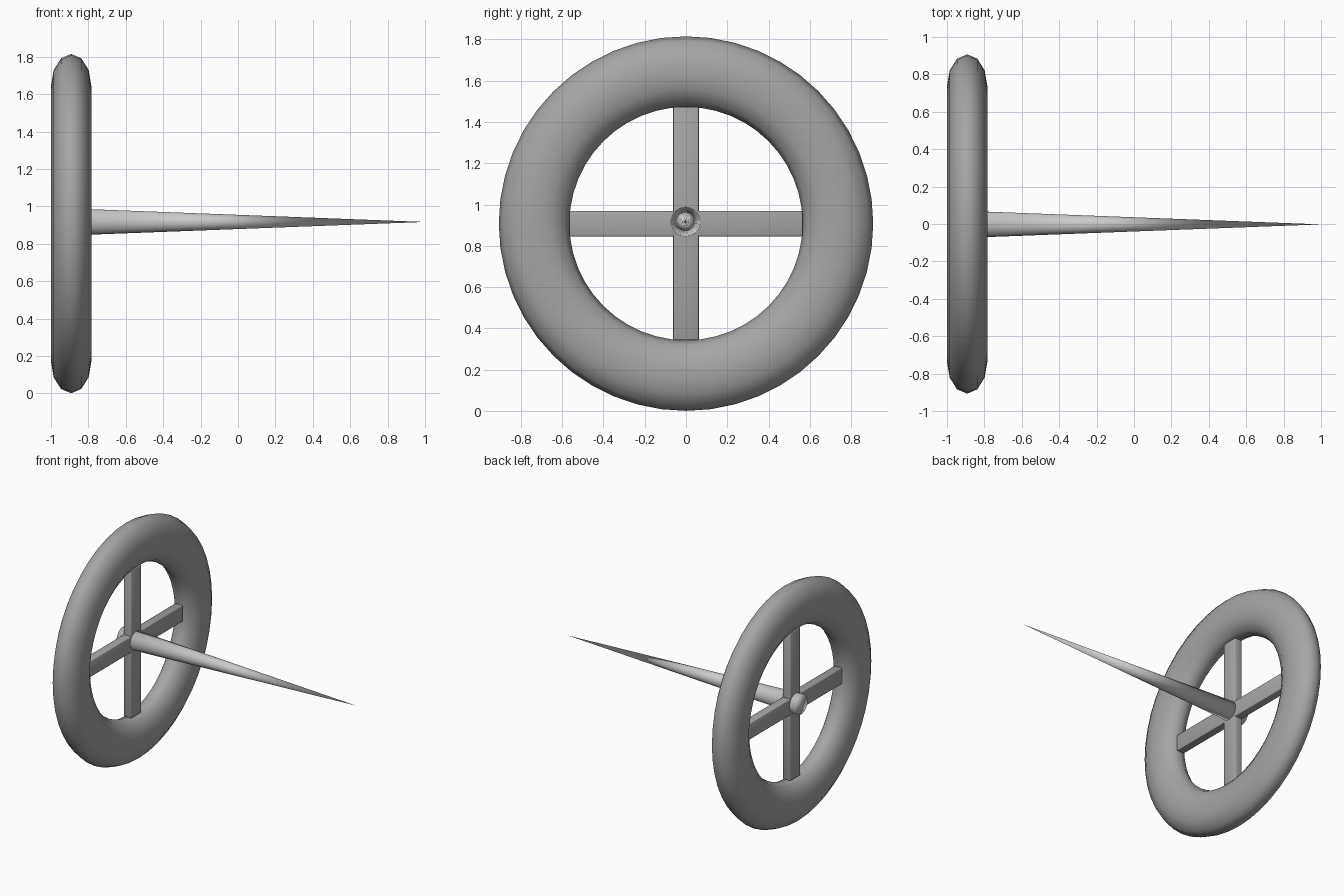
import bpy
from math import pi

if "Cube" in bpy.data.objects:
    bpy.data.objects.remove(bpy.data.objects["Cube"])

WX, WZ = -0.892, 0.908  # wheel centre

# Darker grey for the wheel
dark = bpy.data.materials.new("dark_grey")
dark.diffuse_color = (0.38, 0.38, 0.38, 1)
dark.use_nodes = True
dark.node_tree.nodes["Principled BSDF"].inputs["Base Color"].default_value = dark.diffuse_color


def finish(name, mat=None):
    ob = bpy.context.object
    ob.name = name
    bpy.ops.object.transform_apply(location=False, rotation=True, scale=True)
    bpy.ops.object.shade_smooth()
    if mat:
        ob.data.materials.append(mat)
    return ob


# Wheel rim: torus flattened along its axle
bpy.ops.mesh.primitive_torus_add(major_segments=48, minor_segments=12,
                                 major_radius=0.736, minor_radius=0.171,
                                 location=(WX, 0, WZ), rotation=(0, pi / 2, 0))
bpy.context.object.scale = (1, 1, 0.108 / 0.171)
finish("wheel_rim", dark)

# Crossed flat spokes with softened edges
for name, size in (("spoke_horizontal", (0.064, 1.13, 0.124)),
                   ("spoke_vertical", (0.064, 0.124, 1.13))):
    bpy.ops.mesh.primitive_cube_add(size=1, location=(WX, 0, WZ))
    bpy.context.object.scale = size
    bevel = finish(name, dark).modifiers.new("soft_edges", 'BEVEL')
    bevel.width = 0.006
    bevel.segments = 2

# Long tapering spike through the hub, its blunt end showing behind the wheel
back, tip = -0.972, 1.0
bpy.ops.mesh.primitive_cone_add(vertices=32, radius1=0.075, radius2=0,
                                depth=tip - back,
                                location=((back + tip) / 2, -0.002, 0.917),
                                rotation=(0, pi / 2, 0))
finish("hub_spike")
